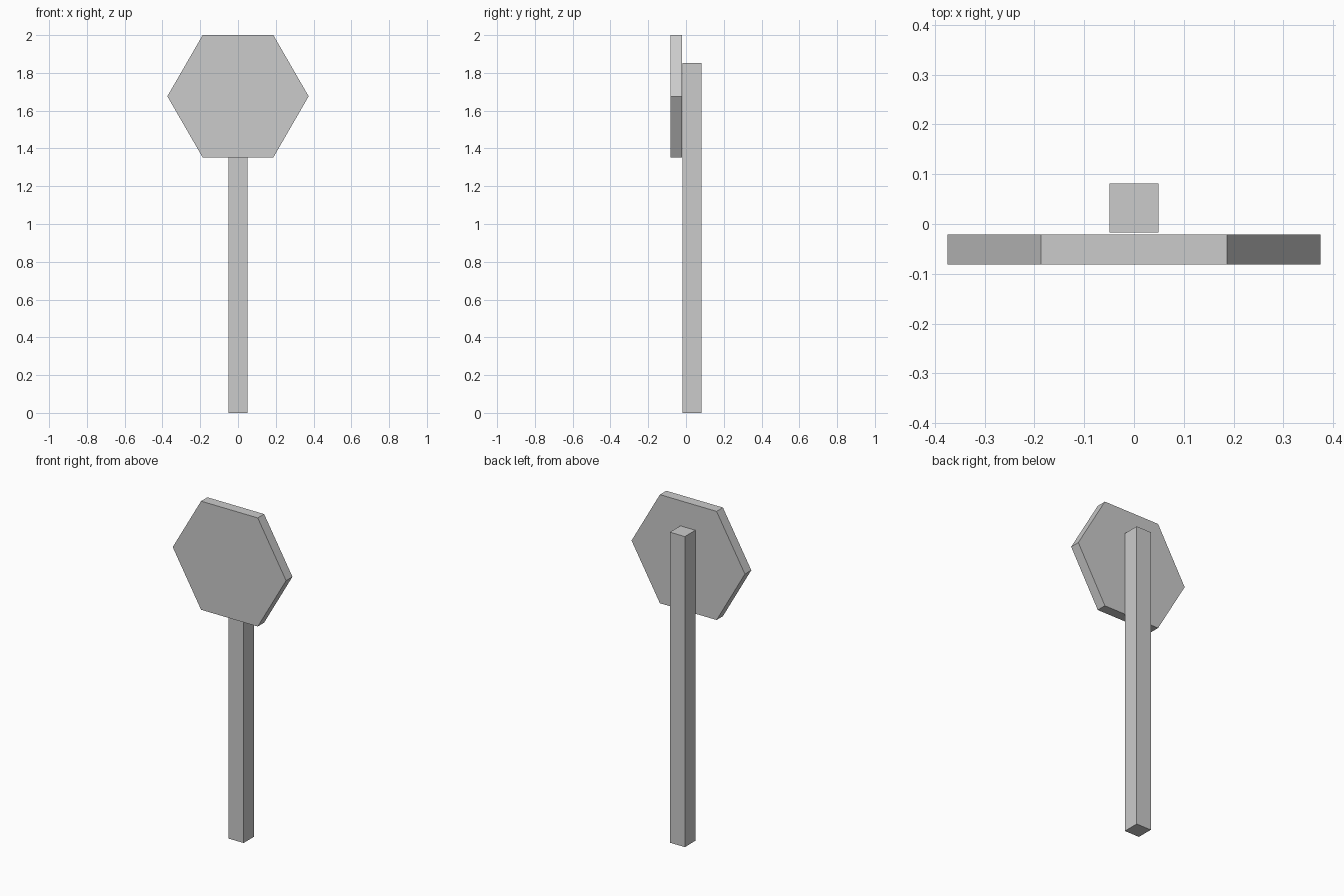
import bpy
import math

cube = bpy.data.objects.get("Cube")
if cube:
    bpy.data.objects.remove(cube, do_unlink=True)

# Plain grey for the whole sign
grey = bpy.data.materials.new("grey")
grey.use_nodes = True
colour = (0.6, 0.6, 0.6, 1)
grey.diffuse_color = colour
grey.node_tree.nodes["Principled BSDF"].inputs["Base Color"].default_value = colour


def finish(name):
    obj = bpy.context.object
    obj.name = obj.data.name = name
    obj.data.materials.append(grey)
    return obj


# Square post
POST_WIDTH, POST_HEIGHT = 0.099, 1.852
bpy.ops.mesh.primitive_cube_add(size=1, location=(0, 0.032, POST_HEIGHT / 2))
post = finish("post")
post.scale = (POST_WIDTH, POST_WIDTH, POST_HEIGHT)

# Hexagonal board, corners to the left and right, just in front of the post
RADIUS = 0.374
bpy.ops.mesh.primitive_cylinder_add(
    vertices=6, radius=RADIUS, depth=0.06,
    location=(0, -0.051, 2 - RADIUS * math.cos(math.pi / 6)),
    rotation=(math.pi / 2, math.pi / 6, 0))
board = finish("sign_board")
